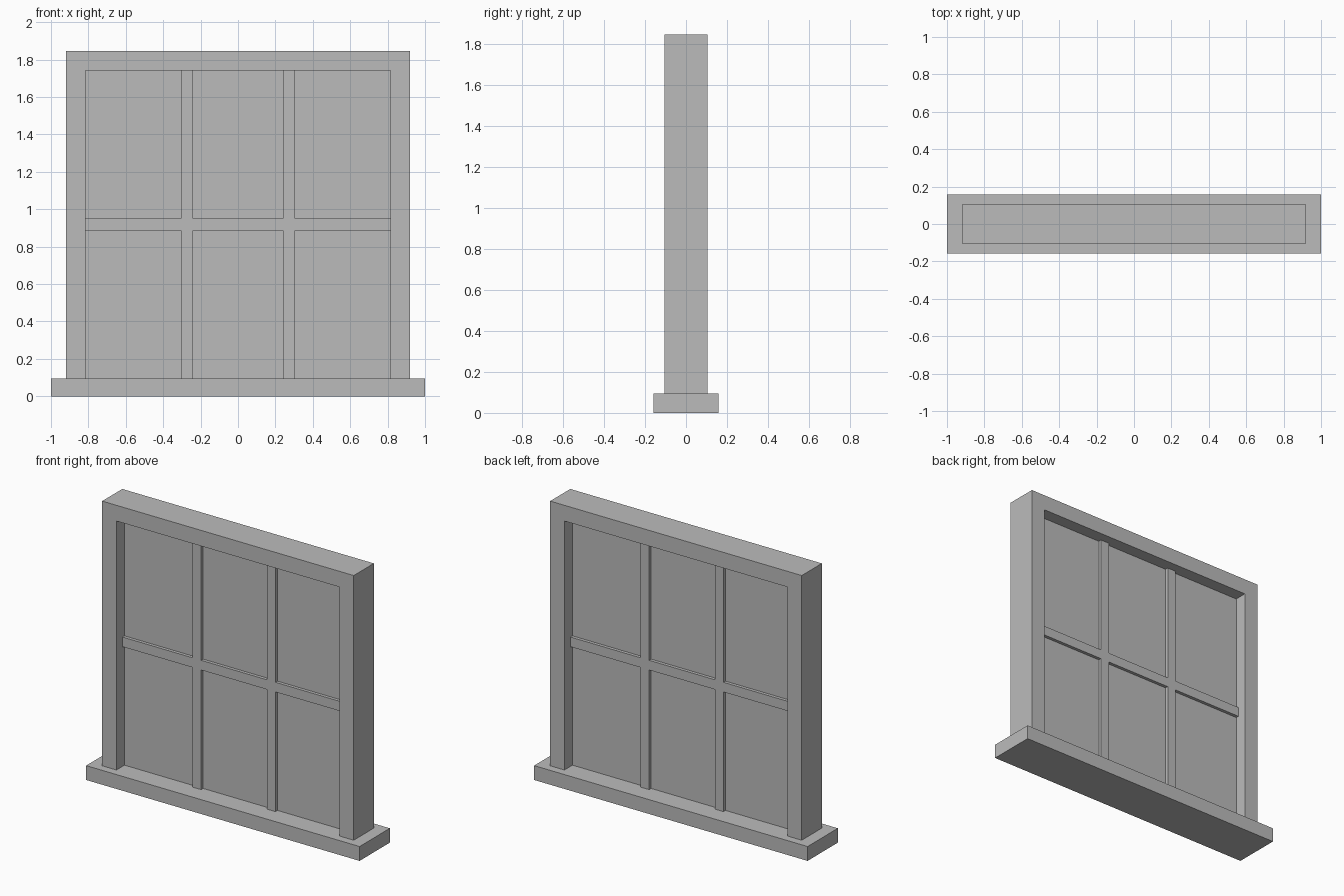
import bpy
import bmesh

cube = bpy.data.objects.get("Cube")
if cube:
    bpy.data.objects.remove(cube, do_unlink=True)

# Main measurements
SILL_TOP, TOP = 0.095, 1.845
OUTER, INNER = 0.92, 0.816
HEAD = TOP - (OUTER - INNER)
BAR = 0.032                     # half the width of a glazing bar
BAR_X = INNER / 3               # bars split the opening in thirds
MID = (SILL_TOP + HEAD) / 2
FRAME_D, BAR_D, PANE_D, SILL_D = 0.105, 0.042, 0.021, 0.158

grey = bpy.data.materials.new("plain_grey")
grey.use_nodes = True
colour = (0.5, 0.5, 0.5, 1)
grey.diffuse_color = colour
grey.node_tree.nodes["Principled BSDF"].inputs["Base Color"].default_value = colour


def extrude_outline(name, outline, half_depth):
    """Extrude an x-z outline evenly to the front and back."""
    bm = bmesh.new()
    face = bm.faces.new([bm.verts.new((x, -half_depth, z)) for x, z in outline])
    result = bmesh.ops.extrude_face_region(bm, geom=[face])
    moved = [v for v in result["geom"] if isinstance(v, bmesh.types.BMVert)]
    bmesh.ops.translate(bm, verts=moved, vec=(0, 2 * half_depth, 0))
    bmesh.ops.recalc_face_normals(bm, faces=bm.faces)
    mesh = bpy.data.meshes.new(name)
    bm.to_mesh(mesh)
    bm.free()
    mesh.materials.append(grey)
    obj = bpy.data.objects.new(name, mesh)
    bpy.context.collection.objects.link(obj)
    return obj


def board(name, x0, x1, z0, z1, half_depth):
    return extrude_outline(name, [(x0, z0), (x1, z0), (x1, z1), (x0, z1)], half_depth)


# Sill
board("sill", -1, 1, 0, SILL_TOP, SILL_D)

# Frame: two jambs and the head in one piece
half = [(OUTER, TOP), (OUTER, SILL_TOP), (INNER, SILL_TOP), (INNER, HEAD)]
extrude_outline("frame", half + [(-x, z) for x, z in reversed(half)], FRAME_D)

# Glass
board("pane", -INNER, INNER, SILL_TOP, HEAD, PANE_D)

# Glazing bars: one rail, with uprights above and below it
board("cross_bar", -INNER, INNER, MID - BAR, MID + BAR, BAR_D)
for side, x in (("right", -BAR_X), ("left", BAR_X)):
    board(f"lower_bar_{side}", x - BAR, x + BAR, SILL_TOP, MID - BAR, BAR_D)
    board(f"upper_bar_{side}", x - BAR, x + BAR, MID + BAR, HEAD, BAR_D)
